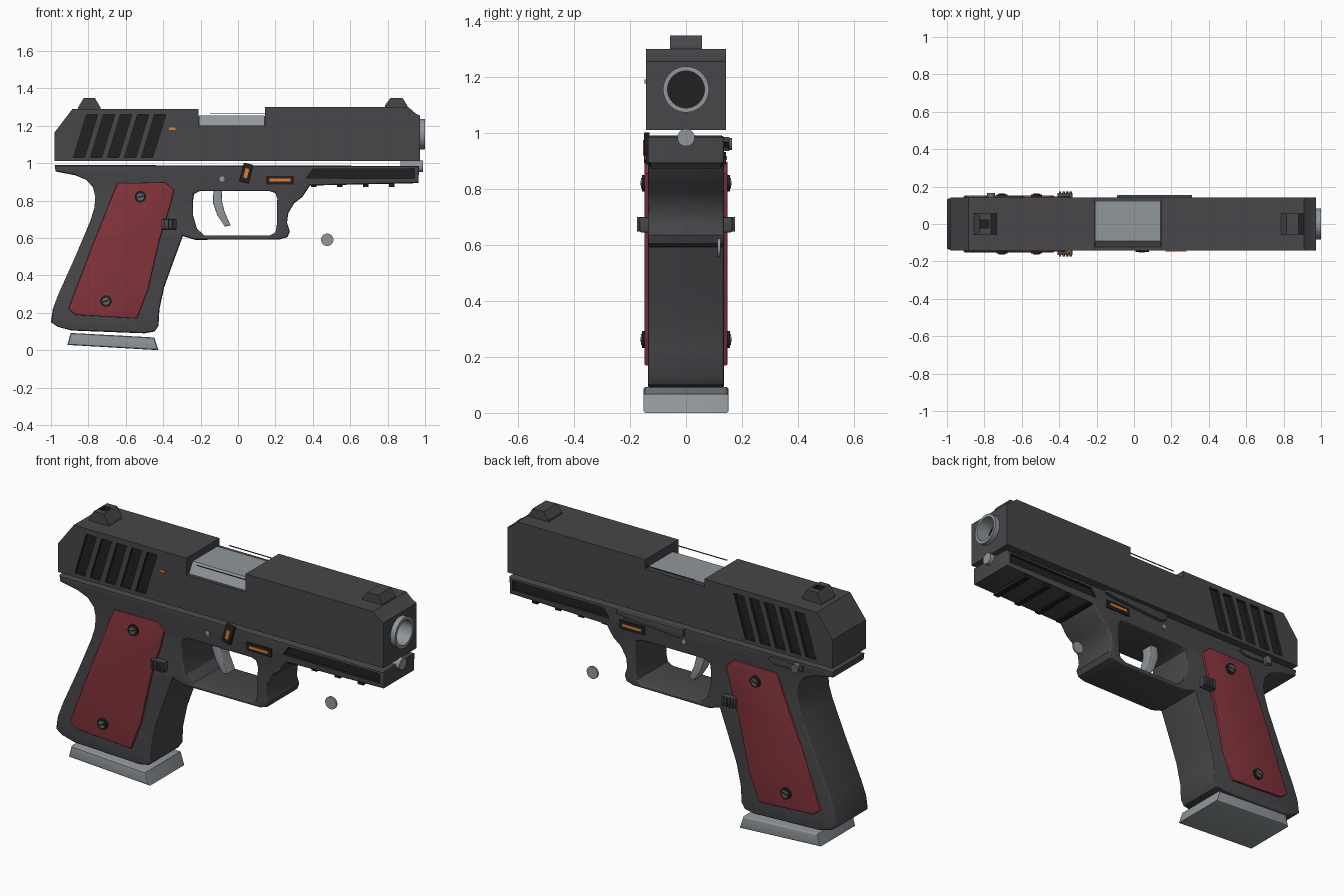
import bpy, bmesh, math
from mathutils import Matrix

if "Cube" in bpy.data.objects:
    bpy.data.objects.remove(bpy.data.objects["Cube"])


def mat(name, r, g, b):
    m = bpy.data.materials.new(name)
    m.diffuse_color = (r, g, b, 1)
    m.use_nodes = True
    m.node_tree.nodes["Principled BSDF"].inputs["Base Color"].default_value = m.diffuse_color
    return m


GREY = mat("dark grey", 0.063, 0.061, 0.068)
BLACK = mat("near black", 0.015, 0.015, 0.016)
STEEL = mat("light steel", 0.28, 0.31, 0.325)
RED = mat("grip red", 0.23, 0.034, 0.045)
ORANGE = mat("orange", 0.75, 0.2, 0.03)
KNOB = mat("mid grey", 0.13, 0.135, 0.14)


def finish(name, bm, m):
    bmesh.ops.recalc_face_normals(bm, faces=bm.faces[:])
    me = bpy.data.meshes.new(name)
    bm.to_mesh(me)
    bm.free()
    me.materials.clear()
    me.materials.append(m)
    ob = bpy.data.objects.new(name, me)
    bpy.context.collection.objects.link(ob)
    return ob


def prism(name, loops, y0, y1, m, bevel=0.0):
    """Side outline (x, z), with optional holes, extruded from y0 to y1."""
    if not isinstance(loops[0], list):
        loops = [loops]
    cu = bpy.data.curves.new(name, 'CURVE')
    cu.dimensions, cu.fill_mode = '2D', 'BOTH'
    cu.extrude = abs(y1 - y0) / 2 - bevel
    cu.bevel_depth, cu.bevel_resolution, cu.offset = bevel, 2, -bevel
    for pts in loops:
        sp = cu.splines.new('POLY')
        sp.points.add(len(pts) - 1)
        for p, (x, z) in zip(sp.points, pts):
            p.co = (x, z, 0, 1)
        sp.use_cyclic_u = True
    tmp = bpy.data.objects.new(name + "_tmp", cu)
    bpy.context.collection.objects.link(tmp)
    bpy.context.view_layer.update()
    dg = bpy.context.evaluated_depsgraph_get()
    me = bpy.data.meshes.new_from_object(tmp.evaluated_get(dg))
    bm = bmesh.new()
    bm.from_mesh(me)
    bpy.data.objects.remove(tmp)
    bpy.data.meshes.remove(me)
    bpy.data.curves.remove(cu)
    bmesh.ops.remove_doubles(bm, verts=bm.verts[:], dist=1e-4)
    bm.transform(Matrix.Translation((0, (y0 + y1) / 2, 0)) @ Matrix.Rotation(math.pi / 2, 4, 'X'))
    for f in bm.faces:
        f.material_index = 0
    return finish(name, bm, m)


def box(name, x0, x1, y0, y1, z0, z1, m, bevel=0.0, tilt=0.0):
    bm = bmesh.new()
    bmesh.ops.create_cube(bm, size=1)
    bm.transform(Matrix.Translation(((x0 + x1) / 2, (y0 + y1) / 2, (z0 + z1) / 2))
                 @ Matrix.Rotation(tilt, 4, 'Y')
                 @ Matrix.Diagonal((x1 - x0, abs(y1 - y0), z1 - z0, 1)))
    if bevel:
        bmesh.ops.bevel(bm, geom=bm.edges[:], offset=bevel, segments=2, affect='EDGES', profile=0.5)
    return finish(name, bm, m)


def cyl(name, c, r, depth, axis, m, seg=32):
    bm = bmesh.new()
    bmesh.ops.create_cone(bm, cap_ends=True, segments=seg, radius1=r, radius2=r, depth=depth)
    bm.transform(Matrix.Translation(c) @ Matrix.Rotation(math.pi / 2, 4, 'Y' if axis == 'X' else 'X'))
    return finish(name, bm, m)


def cut(ob, cutter):
    """Subtract the cutter; cut faces keep the cutter's colour."""
    md = ob.modifiers.new("cut", 'BOOLEAN')
    md.operation, md.solver, md.object = 'DIFFERENCE', 'EXACT', cutter
    md.material_mode = 'TRANSFER'
    cutter.hide_render = True
    bpy.context.view_layer.objects.active = ob
    bpy.ops.object.modifier_apply(modifier=md.name)
    bpy.data.objects.remove(cutter)


# slide with ejection notch, muzzle bore and slanted serrations
slide = prism("slide", [(-0.98, 1.01), (-0.98, 1.165), (-0.885, 1.29), (-0.21, 1.29), (-0.21, 1.2),
                        (0.145, 1.2), (0.145, 1.3), (0.91, 1.3), (0.95, 1.265), (0.972, 1.255),
                        (0.972, 1.01)], -0.143, 0.143, GREY)
cut(slide, cyl("bore_cutter", (0.9, 0, 1.155), 0.075, 0.4, 'X', BLACK))
for s in (-1, 1):
    for i in range(5):
        o = i * 0.091
        cut(slide, prism("serration_cutter", [(-0.88 + o, 1.03), (-0.82 + o, 1.03), (-0.75 + o, 1.26),
                                              (-0.81 + o, 1.26)], s * 0.128, s * 0.2, BLACK))
box("port_back_wall", -0.21, 0.145, 0.12, 0.143, 1.19, 1.25, GREY)
chamber = box("barrel_chamber", -0.208, 0.143, -0.13, 0.12, 1.19, 1.255, STEEL)
for v in chamber.data.vertices:
    if v.co.z > 1.2 and v.co.y < 0:
        v.co.y = -0.09
for s in (-1, 1):
    box("port_edge_rod", -0.15, 0.145, s * 0.138, s * 0.142, 1.265, 1.269, GREY)
box("chamber_indicator", -0.37, -0.335, -0.149, -0.14, 1.176, 1.19, ORANGE)

# muzzle ring and recoil rod
muzzle = cyl("muzzle_ring", (0.96, 0, 1.155), 0.082, 0.08, 'X', STEEL, 48)
cut(muzzle, cyl("muzzle_cutter", (0.96, 0, 1.155), 0.066, 0.2, 'X', STEEL, 48))
rod = cyl("recoil_rod", (0.93, 0, 0.983), 0.031, 0.12, 'X', STEEL)
cut(rod, cyl("rod_cutter", (0.985, 0, 0.983), 0.022, 0.05, 'X', BLACK))

# sights
for name, x0, x1, t0, t1, zb in (("rear_sight", -0.855, -0.735, -0.825, -0.765, 1.28),
                                 ("front_sight", 0.785, 0.905, 0.815, 0.88, 1.29)):
    sight = prism(name, [(x0, zb), (x1, zb), (x1, zb + 0.018), (t1, 1.348), (t0, 1.348),
                         (x0, zb + 0.018)], -0.057, 0.057, GREY)
    if x0 < 0:
        cut(sight, box("sight_cutter", -0.82, -0.775, -0.022, 0.022, 1.325, 1.4, BLACK))

# frame: grip, trigger guard and dust cover in one outline
frame = prism("frame", [
    [(-0.98, 0.99), (-0.975, 0.955), (-0.87, 0.935), (-0.81, 0.91), (-0.775, 0.87), (-0.763, 0.82),
     (-0.768, 0.76), (-0.79, 0.69), (-0.87, 0.5), (-0.96, 0.3), (-0.99, 0.22), (-1.0, 0.15),
     (-0.965, 0.125), (-0.89, 0.105), (-0.5, 0.09), (-0.445, 0.1), (-0.425, 0.13), (-0.42, 0.22),
     (-0.395, 0.335), (-0.35, 0.46), (-0.295, 0.61), (-0.23, 0.59), (0.225, 0.592), (0.265, 0.605),
     (0.277, 0.635), (0.262, 0.68), (0.268, 0.73), (0.3, 0.785), (0.345, 0.82), (0.385, 0.88),
     (0.965, 0.893), (0.968, 0.985)],
    [(-0.205, 0.85), (-0.235, 0.835), (-0.24, 0.8), (-0.24, 0.72), (-0.22, 0.65), (-0.18, 0.613),
     (0.17, 0.613), (0.2, 0.63), (0.207, 0.66), (0.21, 0.81), (0.2, 0.84), (0.17, 0.85)]],
    -0.136, 0.136, GREY, 0.009)

# magazine floor plate
prism("magazine_base", [(-0.895, 0.092), (-0.912, 0.028), (-0.425, 0.0), (-0.448, 0.068)],
      -0.152, 0.152, STEEL, 0.008)

# trigger
prism("trigger", [(-0.13, 0.87), (-0.085, 0.87), (-0.087, 0.8), (-0.072, 0.74), (-0.04, 0.668),
                  (-0.07, 0.66), (-0.11, 0.72), (-0.135, 0.79)], -0.035, 0.035, STEEL, 0.004)

# parts repeated on both sides
for s in (-1, 1):
    prism("grip_panel", [(-0.645, 0.893), (-0.39, 0.897), (-0.342, 0.855), (-0.36, 0.78), (-0.42, 0.59),
                         (-0.48, 0.326), (-0.54, 0.17), (-0.865, 0.188), (-0.907, 0.22), (-0.79, 0.53)],
          s * 0.12, s * 0.148, RED, 0.004)
    for x, z in ((-0.522, 0.82), (-0.706, 0.262)):
        cyl("grip_screw", (x, s * 0.15, z), 0.03, 0.016, 'Y', BLACK)
        cyl("screw_head", (x, s * 0.154, z), 0.019, 0.014, 'Y', KNOB)
        box("screw_slot", x - 0.017, x + 0.017, s * 0.158, s * 0.162, z - 0.004, z + 0.004, BLACK, 0, -0.3)
    box("magazine_release", -0.41, -0.328, s * 0.125, s * 0.166, 0.645, 0.7, GREY, 0.005)
    for i in range(4):
        x = -0.398 + i * 0.019
        box("release_ridge", x - 0.003, x + 0.009, s * 0.16, s * 0.175, 0.648, 0.7, GREY, 0.002)
    cyl("trigger_pin", (-0.085, s * 0.136, 0.915), 0.014, 0.012, 'Y', STEEL, 16)
    box("serial_plate", 0.15, 0.3, s * 0.134, s * 0.143, 0.887, 0.932, BLACK)
    box("serial_insert", 0.168, 0.282, s * 0.14, s * 0.146, 0.903, 0.917, ORANGE)
    cut(frame, prism("rail_cutter", [(0.4, 0.968), (0.945, 0.97), (0.945, 0.917), (0.365, 0.92)],
                     s * 0.12, s * 0.2, BLACK))

# cross ribs under the rail
for i in range(4):
    x = 0.405 + i * 0.139
    box("rail_rib", x - 0.016, x + 0.016, -0.125, 0.125, 0.873, 0.9, BLACK)

# selector on the front side
box("selector_plate", 0.018, 0.07, -0.15, -0.13, 0.895, 0.998, BLACK, 0.003, 0.25)
box("selector_insert", 0.034, 0.054, -0.153, -0.14, 0.92, 0.972, ORANGE, 0, 0.25)

# levers on the back side
prism("slide_stop", [(-0.09, 0.985), (0.31, 0.985), (0.31, 0.968), (0.25, 0.955), (-0.06, 0.935),
                     (-0.09, 0.95)], 0.13, 0.155, GREY, 0.003)
prism("takedown_lever", [(-0.8, 0.975), (-0.61, 0.975), (-0.59, 0.96), (-0.63, 0.942), (-0.8, 0.945)],
      0.13, 0.15, GREY, 0.003)
cyl("takedown_knob", (-0.765, 0.15, 0.96), 0.022, 0.03, 'Y', KNOB, 20)

# loose disc beside the guard
cyl("loose_disc", (0.477, 0.118, 0.59), 0.033, 0.01, 'Y', STEEL)

# smooth curved faces, keep corners sharp
bpy.ops.object.select_all(action='SELECT')
bpy.context.view_layer.objects.active = frame
bpy.ops.object.shade_smooth_by_angle(angle=math.radians(30))
